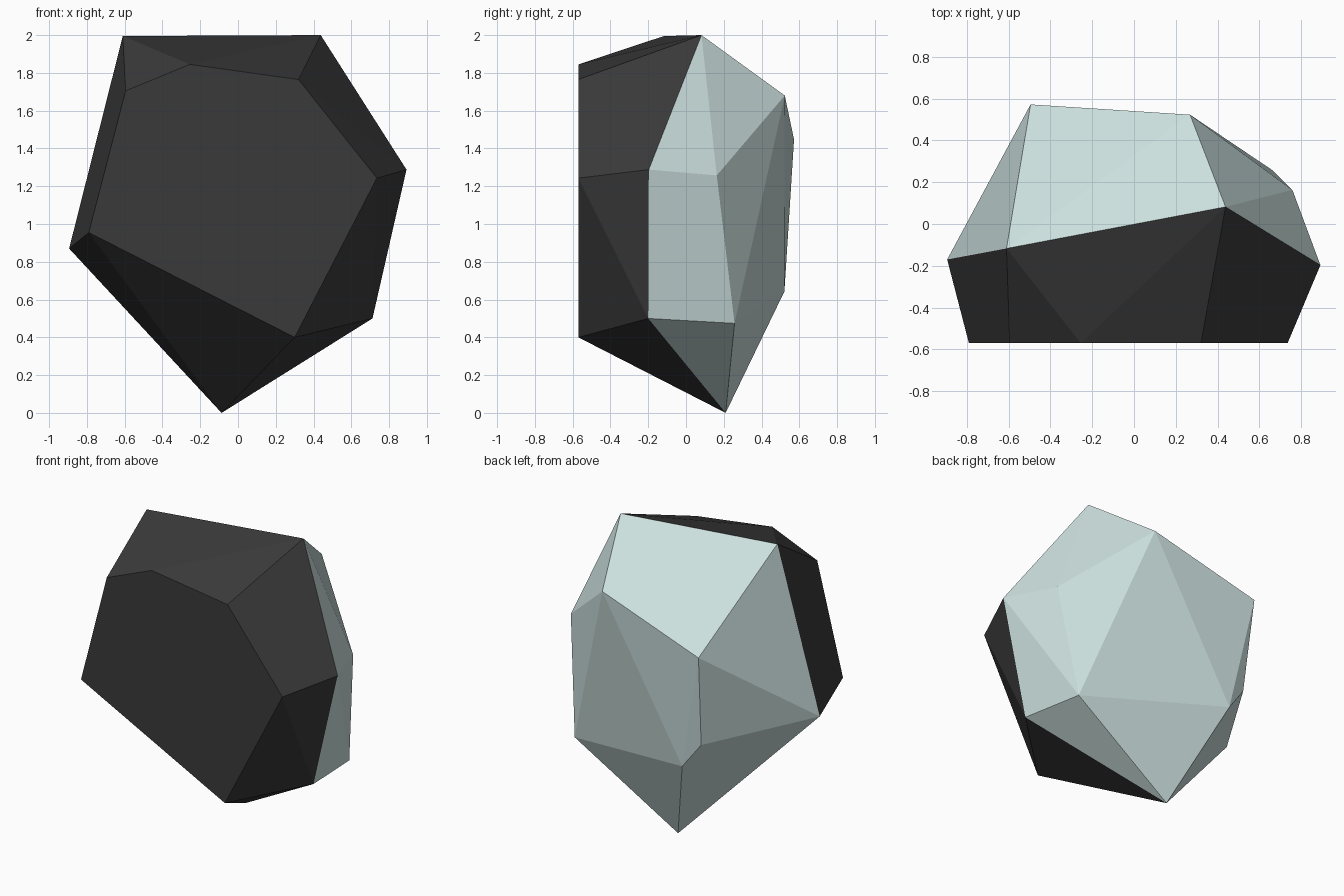
import bpy, bmesh, math

if "Cube" in bpy.data.objects:
    bpy.data.objects.remove(bpy.data.objects["Cube"])

FRONT_Y = -0.57
# flat front facet outline (x, z)
front = [(-0.595, 1.705), (-0.255, 1.845), (0.32, 1.765),
         (0.735, 1.243), (0.30, 0.40), (-0.79, 0.955)]
# girdle where the dark front meets the pale back (x, y, z)
girdle = [(-0.61, -0.117, 1.995), (0.438, 0.082, 2.0), (0.892, -0.197, 1.288),
          (0.712, -0.20, 0.50), (-0.087, 0.21, 0.0), (-0.894, -0.17, 0.87)]
# back corners (x, y, z)
back = [(-0.495, 0.572, 1.447), (0.268, 0.523, 1.68), (0.758, 0.163, 1.257),
        (0.663, 0.257, 0.474), (-0.336, 0.521, 0.643), (-0.465, 0.50, 0.815)]


def material(name, colour):
    m = bpy.data.materials.new(name)
    m.diffuse_color = (*colour, 1)
    m.use_nodes = True
    m.node_tree.nodes["Principled BSDF"].inputs["Base Color"].default_value = m.diffuse_color
    return m


# faceted stone: convex hull around the three rings of corners
bm = bmesh.new()
for co in [(x, FRONT_Y, z) for x, z in front] + girdle + back:
    bm.verts.new(co)
bmesh.ops.convex_hull(bm, input=bm.verts[:])
bmesh.ops.recalc_face_normals(bm, faces=bm.faces[:])

# dark on every facet touching the front plane, pale on the rest
for f in bm.faces:
    f.material_index = 0 if min(v.co.y for v in f.verts) < FRONT_Y + 0.01 else 1
    f.smooth = False
bmesh.ops.dissolve_limit(bm, angle_limit=math.radians(0.5), verts=bm.verts[:],
                         edges=bm.edges[:], delimit={'MATERIAL'})

mesh = bpy.data.meshes.new("faceted_stone")
bm.to_mesh(mesh)
bm.free()
mesh.materials.append(material("dark grey", (0.042, 0.042, 0.042)))
mesh.materials.append(material("pale blue green", (0.60, 0.745, 0.73)))
bpy.context.collection.objects.link(bpy.data.objects.new("faceted_stone", mesh))
